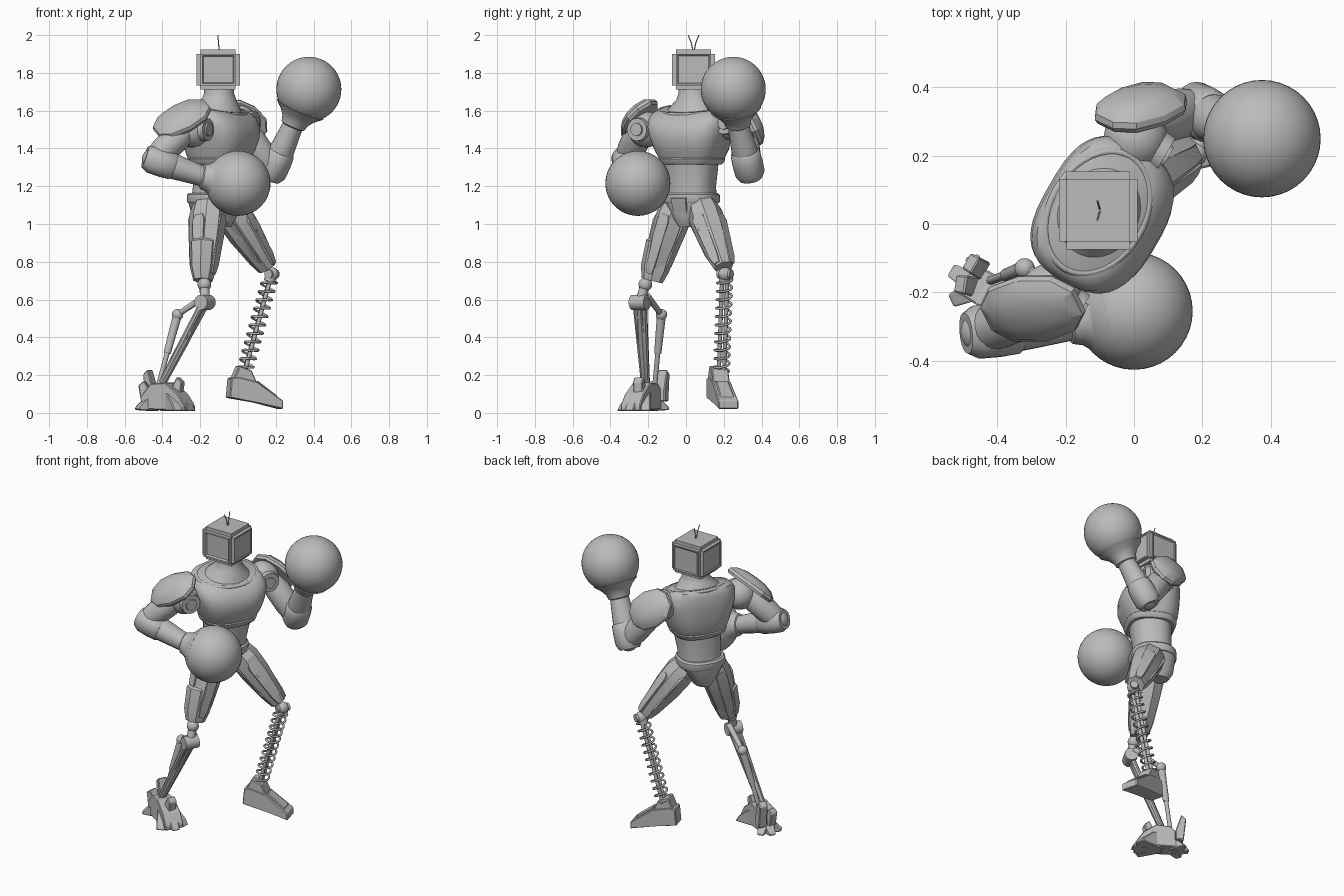
import bpy, bmesh, math
from mathutils import Vector as V, Matrix

if "Cube" in bpy.data.objects:
    bpy.data.objects.remove(bpy.data.objects["Cube"], do_unlink=True)

grey = bpy.data.materials.new("plain grey")
grey.use_nodes = True
grey.diffuse_color = (0.5, 0.5, 0.5, 1)
grey.node_tree.nodes["Principled BSDF"].inputs["Base Color"].default_value = (0.5, 0.5, 0.5, 1)

FACING = math.radians(-30)
FWD = V((math.cos(FACING), math.sin(FACING), 0))
LEFT = V((-FWD.y, FWD.x, 0))
UP = V((0, 0, 1))


def finish(name, bm, angle=40):
    """Turn a bmesh into a shaded object."""
    bmesh.ops.recalc_face_normals(bm, faces=bm.faces)
    me = bpy.data.meshes.new(name)
    bm.to_mesh(me)
    bm.free()
    me.materials.append(grey)
    for p in me.polygons:
        p.use_smooth = True
    me.set_sharp_from_angle(angle=math.radians(angle))
    ob = bpy.data.objects.new(name, me)
    bpy.context.collection.objects.link(ob)
    return ob


def loft(name, rings, n, power=1.0, angle=40):
    """Skin rings of (centre, side axis, front axis, half width, half depth)."""
    bm = bmesh.new()
    loops = []
    for c, u, v, a, b in rings:
        loop = []
        for i in range(n):
            t = 2 * math.pi * (i + 0.5) / n
            x, y = math.cos(t), math.sin(t)
            x = math.copysign(abs(x) ** power, x)
            y = math.copysign(abs(y) ** power, y)
            loop.append(bm.verts.new(c + u * a * x + v * b * y))
        loops.append(loop)
    for lo, hi in zip(loops, loops[1:]):
        for i in range(n):
            j = (i + 1) % n
            bm.faces.new((lo[i], lo[j], hi[j], hi[i]))
    bm.faces.new(loops[0])
    bm.faces.new(loops[-1])
    return finish(name, bm, angle)


def limb(name, p, q, stations, n=20, side=LEFT, power=1.0, angle=40):
    """Loft along p-q; stations are (fraction, half width, half depth)."""
    p, q = V(p), V(q)
    d = (q - p).normalized()
    u = (side - d * side.dot(d)).normalized()
    v = d.cross(u)
    return loft(name, [(p.lerp(q, t), u, v, a, b) for t, a, b in stations], n, power, angle)


def rod(name, p, q, r, r2=None, n=12):
    return limb(name, p, q, [(0, r, r), (1, r2 or r, r2 or r)], n, V((0.3, 0.9, 0.2)))


def ball(name, c, r, seg=20):
    bm = bmesh.new()
    bmesh.ops.create_uvsphere(bm, u_segments=seg, v_segments=seg * 2 // 3, radius=r,
                              matrix=Matrix.Translation(c))
    return finish(name, bm, 60)


def wire(name, pts, r, closed=False):
    cu = bpy.data.curves.new(name, "CURVE")
    cu.dimensions = "3D"
    cu.bevel_depth, cu.bevel_resolution, cu.use_fill_caps = r, 1, True
    sp = cu.splines.new("POLY")
    sp.points.add(len(pts) - 1)
    for point, co in zip(sp.points, pts):
        point.co = (*co, 1)
    sp.use_cyclic_u = closed
    cu.materials.append(grey)
    ob = bpy.data.objects.new(name, cu)
    bpy.context.collection.objects.link(ob)


def wedge(name, origin, deg, profile, w0, w1):
    """Side profile (forward, height) given a width from heel w0 to toe w1."""
    f = V((math.cos(math.radians(deg)), math.sin(math.radians(deg)), 0))
    s = V((-f.y, f.x, 0))
    bm = bmesh.new()
    length = max(x for x, z in profile)
    sides = []
    for sign in (-1, 1):
        sides.append([bm.verts.new(V(origin) + f * x + UP * z
                                   + s * sign * (w0 + (w1 - w0) * x / length)) for x, z in profile])
    for i in range(len(profile)):
        j = (i + 1) % len(profile)
        bm.faces.new((sides[0][i], sides[0][j], sides[1][j], sides[1][i]))
    bm.faces.new(sides[0])
    bm.faces.new(sides[1])
    bmesh.ops.bevel(bm, geom=bm.edges[:], offset=0.005, segments=1, affect="EDGES")
    return finish(name, bm, 15)


def pad(name, c, normal, along, size):
    """Faceted armour shell: a shallow dome with a thick rim."""
    n = V(normal).normalized()
    a = (V(along) - n * n.dot(V(along))).normalized()
    b = n.cross(a)
    rings = [(V(c) + n * h * size[2], a, b, size[0] * k, size[1] * k)
             for h, k in ((-0.25, 0.94), (0, 1), (0.3, 0.97), (0.7, 0.76), (0.95, 0.42), (1, 0.1))]
    loft(name, rings, 10, 0.85, 25)


def body(name, rows, power=0.85):
    """Torso section from rows of (height, half width, half depth, x, y, forward tilt)."""
    loft(name, [(V((x, y, z)), LEFT, FWD - UP * tilt, a, b) for z, a, b, x, y, tilt in rows], 40, power)


# Torso, waist and pelvis
body("neck", [(1.57, .17, .13, -.1, .03, .2), (1.62, .13, .115, -.105, .035, .15),
              (1.66, .092, .092, -.1, .04, .05), (1.69, .08, .08, -.1, .04, 0), (1.73, .078, .078, -.1, .04, 0)], 1)
body("chest", [(1.315, .145, .13, -.1, .03, 0), (1.35, .165, .148, -.1, .03, 0), (1.39, .185, .165, -.095, .03, 0),
               (1.45, .205, .178, -.09, .025, 0), (1.52, .225, .178, -.093, .027, .05),
               (1.575, .225, .163, -.1, .03, .15), (1.605, .205, .145, -.105, .033, .2),
               (1.615, .185, .13, -.108, .035, .2)], .7)
body("chest_rim", [(1.315, .15, .135, -.1, .03, 0), (1.325, .16, .145, -.1, .03, 0),
                   (1.345, .168, .153, -.1, .03, 0), (1.355, .16, .145, -.1, .03, 0)], .7)
body("abdomen", [(1.12, .13, .12, -.12, .03, 0), (1.2, .127, .115, -.115, .03, 0), (1.33, .142, .125, -.1, .03, 0)])
body("belt", [(1.11, .14, .13, -.125, .03, 0), (1.12, .147, .137, -.125, .03, 0),
              (1.155, .145, .135, -.125, .03, 0), (1.165, .135, .125, -.125, .03, 0)])
body("pelvis", [(.985, .05, .09, -.125, .03, 0), (1.03, .08, .118, -.125, .03, 0), (1.12, .138, .13, -.125, .03, 0)], .8)
wire("collar", [V((-.107, .034, 1.607)) + LEFT * .19 * math.cos(t) + (FWD - UP * .2) * .138 * math.sin(t)
                for t in (math.tau * i / 40 for i in range(40))], .011, True)
limb("front_hip_plate", V((-.125, .03, 1.14)) + FWD * .13, V((-.125, .03, .99)) + FWD * .075,
     [(0, .055, .02), (.4, .05, .025), (1, .025, .02)], 4, power=0.6)

# Box head with wide chamfers and a recessed panel on each side
bm = bmesh.new()
bmesh.ops.create_cube(bm, size=1, matrix=Matrix.Translation((-.105, .04, 1.817))
                      @ Matrix.Diagonal((.23, .228, .212, 1)))
bmesh.ops.bevel(bm, geom=bm.edges[:], offset=.022, segments=2, affect="EDGES")
bm.normal_update()
for face in [f for f in bm.faces if f.calc_area() > .02 and abs(f.normal.z) < .5]:
    screen = face.normal.y < -.5
    bmesh.ops.inset_individual(bm, faces=[face], thickness=.014 if screen else .01, depth=0)
    bmesh.ops.inset_individual(bm, faces=[face], thickness=.008, depth=-.012 if screen else -.004)
finish("head", bm, 25)
for s in (-1, 1):
    wire("antenna", [(-.1, .04 + s * .004, 1.92), (-.103, .04 + s * .012, 1.96), (-.107, .04 + s * .028, 2.0)], .003)

# Shoulders
for side, joint in (("left", V((.005, .25, 1.535))), ("right", V((-.245, -.21, 1.5)))):
    ball(side + "_shoulder", joint, .095)
    face = joint + FWD * .055
    rod(side + "_shoulder_disc", face, face + FWD * .045, .064, .06, 24)
    rod(side + "_shoulder_cap", face, face + FWD * .055, .038, .034, 24)
pad("right_shoulder_pad", (-.295, -.245, 1.555), (-.3, -.6, .75), (-.8, -.1, -.5), (.165, .115, .06))
pad("left_shoulder_pad", (.02, .335, 1.535), (-.05, .85, .4), (.75, .1, -.6), (.145, .115, .06))

# Arms and round gloves
ARM = [(0, .06, .06), (.25, .076, .076), (.7, .074, .072), (1, .06, .06)]
FORE = [(-.06, .05, .05), (0, .066, .068), (.2, .075, .073), (.6, .066, .062), (1, .056, .053)]
for side, shoulder, elbow, wrist, glove in (
        ("left", (.03, .3, 1.5), (.185, .335, 1.285), (.295, .275, 1.53), (.375, .25, 1.713)),
        ("right", (-.28, -.24, 1.5), (-.445, -.315, 1.34), (-.18, -.285, 1.25), (0, -.255, 1.215))):
    limb(side + "_upper_arm", shoulder, elbow, ARM)
    ball(side + "_elbow", V(elbow), .064)
    limb(side + "_forearm", elbow, wrist, FORE)
    limb(side + "_elbow_guard", V(elbow) + (V(elbow) - V(wrist)).normalized() * .05, V(elbow).lerp(V(wrist), .4),
         [(0, .06, .058), (.2, .078, .075), (.6, .08, .076), (.95, .077, .072), (1, .07, .066)], 20, power=.9)
    ball(side + "_glove", V(glove), .172, 40)
    limb(side + "_cuff", wrist, glove, [(-.08, .056, .056), (-.05, .066, .066), (.1, .074, .074),
                                        (.25, .096, .096), (.42, .135, .135)], 28)

# Faceted thighs with raised side panels
THIGH = [(0, .075, .085), (.15, .09, .1), (.45, .086, .094), (.85, .064, .07), (1, .05, .055)]
for side, hip, knee in (("left", (-.06, .085, 1.1), (.155, .2, .77)),
                        ("right", (-.155, -.045, 1.11), (-.185, -.175, .71))):
    limb(side + "_thigh", hip, knee, THIGH, 8, angle=15)
    hip, knee = V(hip), V(knee)
    for i, axis in enumerate((FWD, -FWD, LEFT, -LEFT)):
        limb(side + "_thigh_panel", hip.lerp(knee, .15) + axis * .08, hip.lerp(knee, .93) + axis * .054,
             [(0, .025, .02), (.1, .04, .025), (.85, .03, .02), (1, .02, .012)], 4,
             LEFT if i < 2 else FWD, .5, 15)
limb("right_knee_guard", (-.18, -.125, .92), (-.185, -.18, .7),
     [(0, .06, .06), (.1, .084, .078), (.7, .08, .068), (1, .06, .05)], 8, angle=15)

# Left shin: coil spring on thin rods
top, base = V((.17, .205, .71)), V((.035, .188, .22))
ball("left_knee", V((.18, .207, .735)), .036)
rod("left_knee_pin", V((.18, .207, .735)) - LEFT * .04, V((.18, .207, .735)) + LEFT * .04, .024)
axis = (base - top).normalized()
u = axis.cross(UP).normalized()
w = axis.cross(u)
TURNS, STEPS = 11, 16
wire("spring", [top.lerp(base, i / (TURNS * STEPS)) + .04 * (u * math.cos(math.tau * i / STEPS)
     + w * math.sin(math.tau * i / STEPS)) for i in range(TURNS * STEPS + 1)], .0065)
for s in (-1, 1):
    rod("spring_rod", top + u * s * .014, base + u * s * .014, .011)
rod("spring_top_cap", top - axis * .02, top + axis * .015, .03)

# Left foot
wedge("left_foot", (-.055, .15, 0), 15, [(0, .08), (.01, .185), (.05, .19), (.15, .165), (.29, .065),
                                         (.29, .02), (.15, .055)], .045, .055)
wedge("left_ankle", (-.055, .15, 0), 15, [(.02, .17), (.055, .25), (.12, .225), (.15, .16)], .042, .046)
wedge("left_foot_plate", (-.055, .15, 0), 15, [(.15, .15), (.155, .172), (.265, .09), (.26, .07)], .03, .038)

# Right shin: main strut and jointed piston
knee, ankle = V((-.175, -.245, .585)), V((-.4, -.215, .16))
ball("right_knee", V((-.178, -.215, .68)), .036)
rod("right_knee_link", (-.178, -.215, .68), knee, .026)
rod("right_knee_hinge", knee - LEFT * .045, knee + LEFT * .045, .04, n=20)
for s in (-1, 1):
    rod("shin_strut", knee + LEFT * s * .025, ankle + LEFT * s * .012, .017, .014, 8)
limb("shin_core", knee, ankle, [(0, .022, .015), (.5, .03, .024), (1, .025, .02)], 8, angle=25)
joint = V((-.32, -.13, .52))
rod("piston_arm", (-.17, -.205, .62), joint, .018, .015)
ball("piston_joint", joint, .03)
rod("piston_sleeve", joint, joint.lerp(V((-.42, -.165, .15)), .55), .024, .019)
rod("piston_rod", joint, (-.42, -.165, .15), .013)

# Right foot: plated wedge, splayed toes and heel spurs
wedge("right_foot", (-.49, -.16, 0), -30, [(0, .02), (0, .09), (.06, .155), (.15, .16), (.23, .1),
                                           (.27, .04), (.27, .01)], .05, .06)
for deg, reach in ((-62, .16), (-30, .18), (0, .165)):
    wedge("right_toe", (-.39, -.215, 0), deg, [(0, .01), (0, .13), (reach * .5, .1), (reach * .85, .05),
                                             (reach, .01)], .03, .026)
for deg, reach in ((150, .1), (105, .095), (205, .095)):
    wedge("right_heel_claw", (-.45, -.185, 0), deg, [(0, .01), (0, .1), (reach * .5, .07), (reach, .03),
                                                    (reach, .015)], .035, .02)
for x, y, lean, rise in ((-.435, -.14, 150, .17), (-.46, -.185, 170, .11), (-.35, -.235, -20, .13)):
    wedge("right_ankle_spur", (x, y, .06), lean, [(0, 0), (0, .06), (.035, rise),
                                                 (.065, rise - .025), (.05, 0)], .03, .026)
